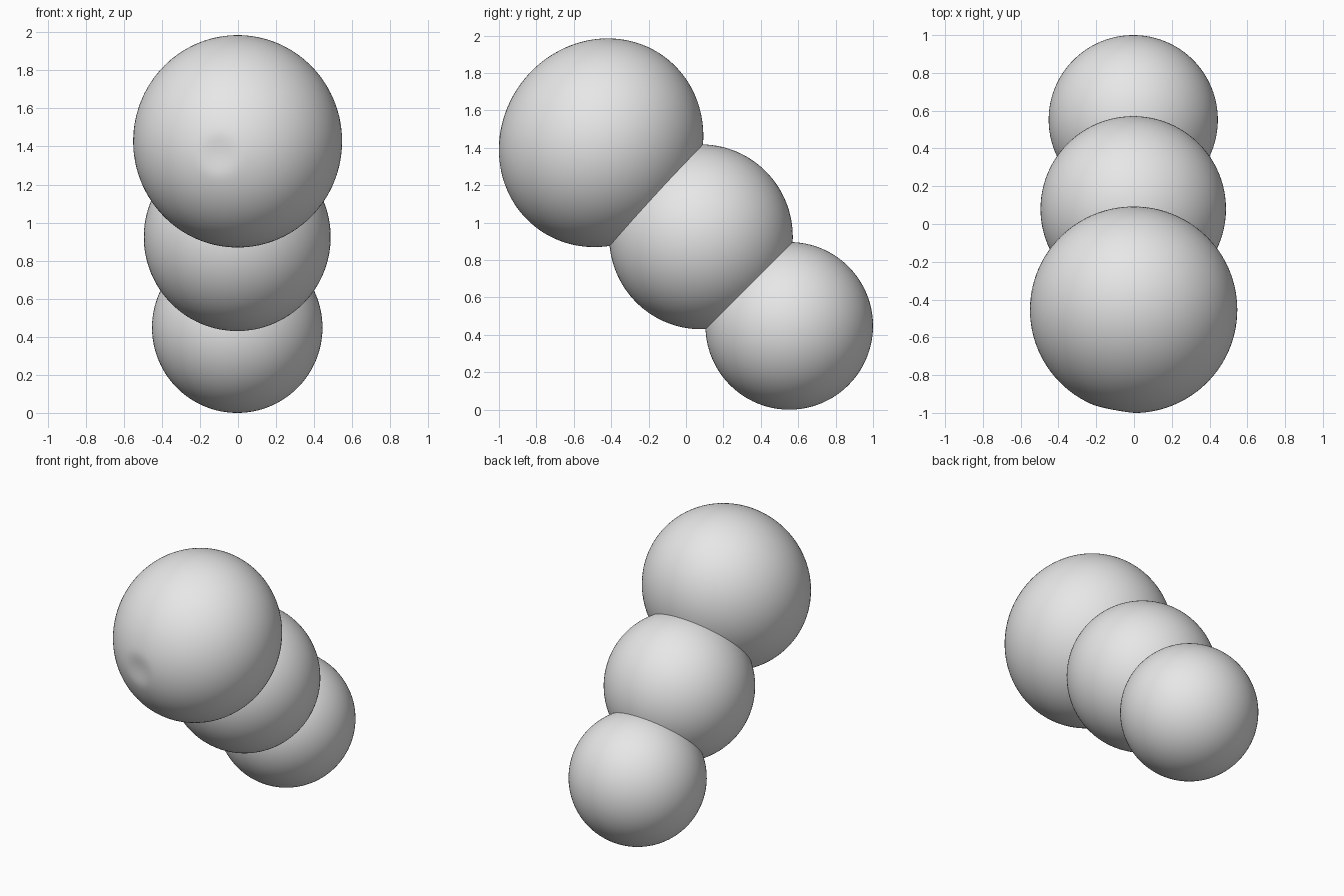
import bpy, math
from mathutils import Vector, Euler

cube = bpy.data.objects.get("Cube")
if cube:
    bpy.data.objects.remove(cube, do_unlink=True)

# Single plain grey
grey = bpy.data.materials.new("light_grey")
grey.use_nodes = True
grey.diffuse_color = (0.8, 0.8, 0.8, 1)
grey.node_tree.nodes["Principled BSDF"].inputs["Base Color"].default_value = (0.8, 0.8, 0.8, 1)


def ball(name, centre, radii, tilt=0.0):
    """Smooth ellipsoid with its shape baked into the mesh."""
    bpy.ops.mesh.primitive_uv_sphere_add(segments=96, ring_count=64, radius=1)
    ob = bpy.context.object
    ob.name = name
    rot = Euler((tilt, 0, 0)).to_matrix()
    for v in ob.data.vertices:
        v.co = rot @ Vector(a * b for a, b in zip(v.co, radii))
    ob.location = centre
    ob.data.materials.append(grey)
    bpy.ops.object.shade_smooth()
    return ob


# Three overlapping balls rising towards the front
ball("small_rear_ball", (-0.004, 0.552, 0.448), (0.448, 0.448, 0.448))
ball("middle_ball", (-0.004, 0.08, 0.924), (0.491, 0.491, 0.494))
head = ball("large_front_ball", (-0.002, -0.454, 1.427), (0.549, 0.533, 0.571),
            math.radians(-36.5))

# Shallow dent on the front of the large ball
dent = Vector((-0.10, -0.535, -0.07))
reach, depth = 0.13, 0.016
for v in head.data.vertices:
    d = (v.co - dent).length
    if d < reach:
        v.co -= v.co.normalized() * depth * (1 - (d / reach) ** 2) ** 2
head.data.update()
